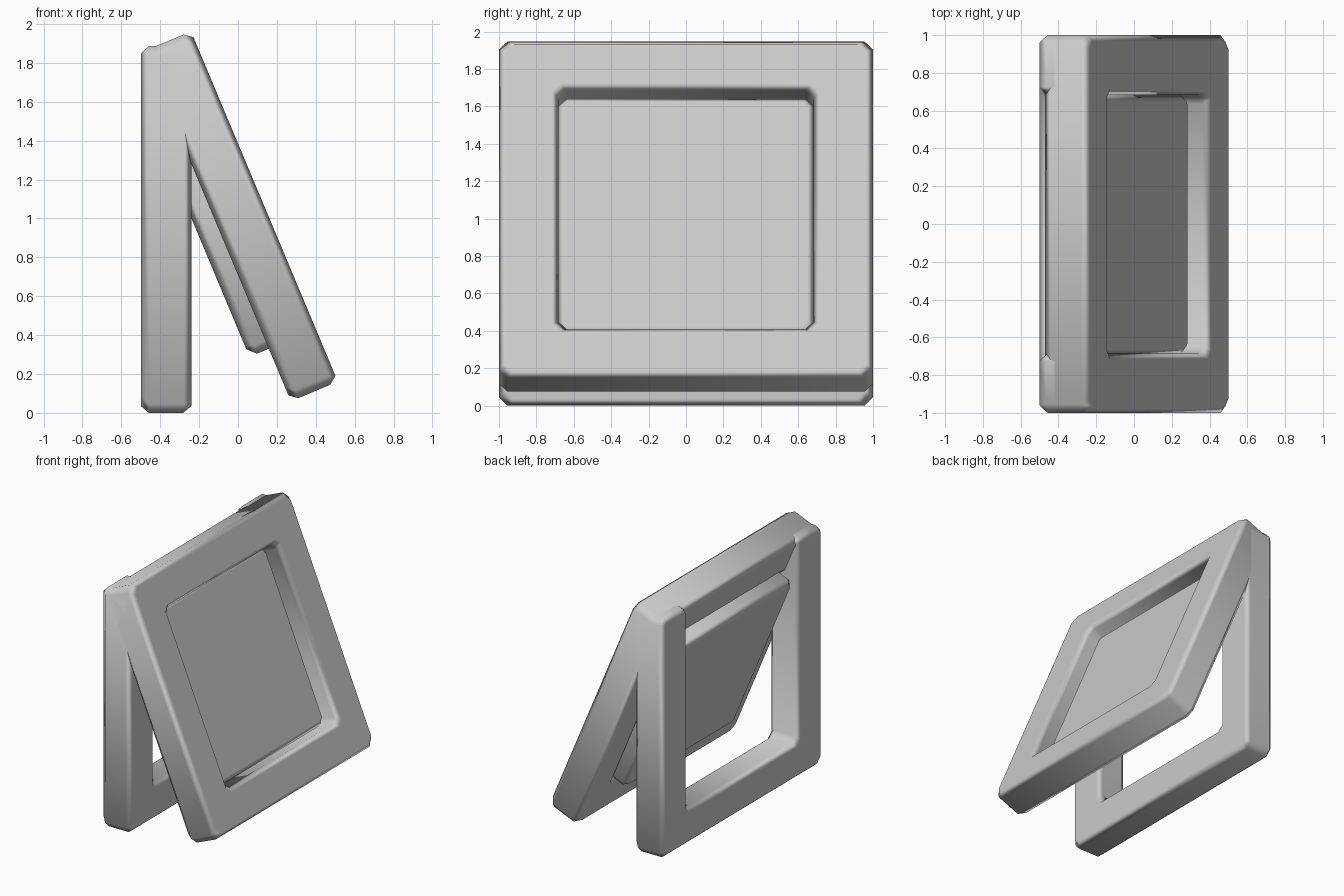
import bpy, bmesh
from math import radians

cube = bpy.data.objects.get("Cube")
if cube:
    bpy.data.objects.remove(cube, do_unlink=True)

LEAN = radians(-22.75)   # tilt of the leaning frame and its panel
BEVEL = 0.042
CORNER = 0.045           # chamfer of the rectangle corners

grey = bpy.data.materials.new("plain_grey")
grey.use_nodes = True
colour = (0.6, 0.6, 0.6, 1)
grey.diffuse_color = colour
grey.node_tree.nodes["Principled BSDF"].inputs["Base Color"].default_value = colour


def outline(bm, x, half, low, high, top_cut=CORNER):
    """Vertices of an upright rectangle with chamfered corners."""
    c = CORNER
    side = [(half - top_cut, high), (half, high - c), (half, low + c), (half - c, low)]
    loop = side + [(-y, z) for y, z in reversed(side)]
    return [bm.verts.new((x, y, z)) for y, z in loop]


def finish(name, bm, depth, tilt=0):
    """Extrude the flat shape along x and give it softly bevelled edges."""
    grown = bmesh.ops.extrude_face_region(bm, geom=bm.faces[:])["geom"]
    moved = [v for v in grown if isinstance(v, bmesh.types.BMVert)]
    bmesh.ops.translate(bm, verts=moved, vec=(depth, 0, 0))
    bmesh.ops.recalc_face_normals(bm, faces=bm.faces)
    mesh = bpy.data.meshes.new(name)
    bm.to_mesh(mesh)
    bm.free()
    mesh.materials.append(grey)
    for poly in mesh.polygons:
        poly.use_smooth = True
    obj = bpy.data.objects.new(name, mesh)
    bpy.context.collection.objects.link(obj)
    obj.rotation_euler.y = tilt
    bevel = obj.modifiers.new("soft_edges", "BEVEL")
    bevel.width = BEVEL
    bevel.segments = 1
    bevel.limit_method = "ANGLE"
    bevel.angle_limit = radians(60)
    bevel.harden_normals = True


def frame(name, x0, x1, outer, inner, tilt=0, open_top=False):
    """Bars between two outlines, from x0 to x1."""
    bm = bmesh.new()
    a = outline(bm, x0, *outer)
    b = outline(bm, x0, *inner, top_cut=0 if open_top else CORNER)
    for i in range(7 if open_top else 8):
        j = (i + 1) % 8
        bm.faces.new((a[i], a[j], b[j], b[i]))
    finish(name, bm, x1 - x0, tilt)


def panel(name, x0, x1, size, tilt):
    bm = bmesh.new()
    bm.faces.new(outline(bm, x0, *size))
    finish(name, bm, x1 - x0, tilt)


# Upright support: two posts and a bottom bar, open at the top
frame("upright_support", -0.5, -0.24, (1, 0, 1.887), (0.685, 0.285, 1.887), open_top=True)

# Leaning frame with a closed rim
frame("leaning_frame", 0.274, 0.536, (1, -0.05, 1.903), (0.682, 0.235, 1.615), LEAN)

# Thick panel set into the leaning frame
panel("inset_panel", 0.166, 0.428, (0.69, 0.243, 1.62), LEAN)
